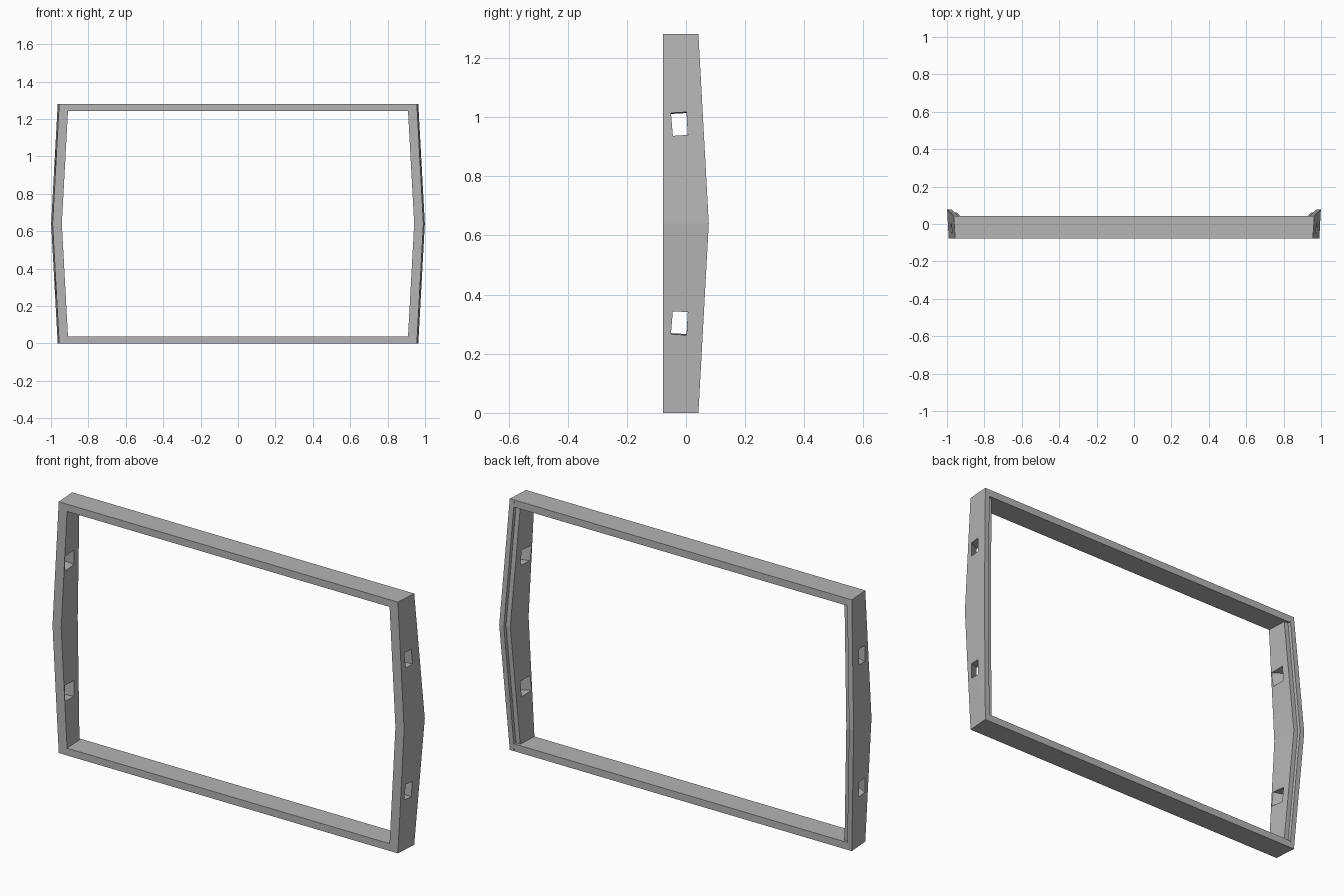
import bpy, bmesh, math

cube = bpy.data.objects.get("Cube")
if cube:
    bpy.data.objects.remove(cube, do_unlink=True)

HEIGHT, FRONT, BACK, RAIL = 1.28, -0.078, 0.042, 0.037
MID = HEIGHT / 2

grey = bpy.data.materials.new("plain_grey")
grey.use_nodes = True
grey.diffuse_color = (0.46, 0.46, 0.46, 1)
grey.node_tree.nodes["Principled BSDF"].inputs["Base Color"].default_value = grey.diffuse_color


def loft(name, rings):
    """Skin a stack of matching closed rings and cap both ends."""
    bm = bmesh.new()
    loops = [[bm.verts.new(p) for p in ring] for ring in rings]
    n = len(loops[0])
    for a, b in zip(loops, loops[1:]):
        for i in range(n):
            j = (i + 1) % n
            bm.faces.new((a[i], a[j], b[j], b[i]))
    bm.faces.new(loops[0])
    bm.faces.new(loops[-1])
    bmesh.ops.recalc_face_normals(bm, faces=bm.faces)
    mesh = bpy.data.meshes.new(name)
    bm.to_mesh(mesh)
    bm.free()
    mesh.materials.append(grey)
    obj = bpy.data.objects.new(name, mesh)
    bpy.context.collection.objects.link(obj)
    return obj


def post_ring(side, z):
    """Post section with a stepped back edge; bulge is 0 at the ends, 1 in the middle."""
    bulge = 1 - abs(z - MID) / MID
    x, y = 0.035 * bulge, BACK + 0.035 * bulge
    section = [(0.907, FRONT), (0.956, FRONT), (0.964, y),
               (0.938, y), (0.936, y - 0.015), (0.912, y - 0.015)]
    return [(side * (px + x), py, z) for px, py in section]


def slot_ring(side, x, z, front, tilt):
    """Rectangle across the post, leaning with the bent back edge."""
    pts = [(front, -0.039), (0.004, -0.039), (0.004, 0.039), (front, 0.039)]
    return [(side * x, y - tilt * dz, z + dz + tilt * (y + 0.02))
            for y, dz in pts]


# Bent side posts with two flared slots each
for label, side in (("left", 1), ("right", -1)):
    post = loft(label + "_post", [post_ring(side, z) for z in (0, MID, HEIGHT)])
    for level, z, tilt in (("lower", 0.305, -0.055), ("upper", 0.975, 0.055)):
        rise = 0.0035 * math.copysign(1, tilt)
        cutter = loft(f"{label}_{level}_slot_cutter",
                      [slot_ring(side, 0.90, z - rise, -0.082, tilt),
                       slot_ring(side, 1.00, z + rise, -0.036, tilt)])
        cutter.hide_render = True
        cutter.hide_viewport = True
        cutter.display_type = 'WIRE'
        cut = post.modifiers.new(level + "_slot", 'BOOLEAN')
        cut.operation = 'DIFFERENCE'
        cut.solver = 'EXACT'
        cut.object = cutter

# Straight rails joining the posts
for name, z in (("bottom_rail", 0), ("top_rail", HEIGHT - RAIL)):
    loft(name, [[(x, FRONT, z), (x, BACK, z), (x, BACK, z + RAIL), (x, FRONT, z + RAIL)]
                for x in (-0.94, 0.94)])
